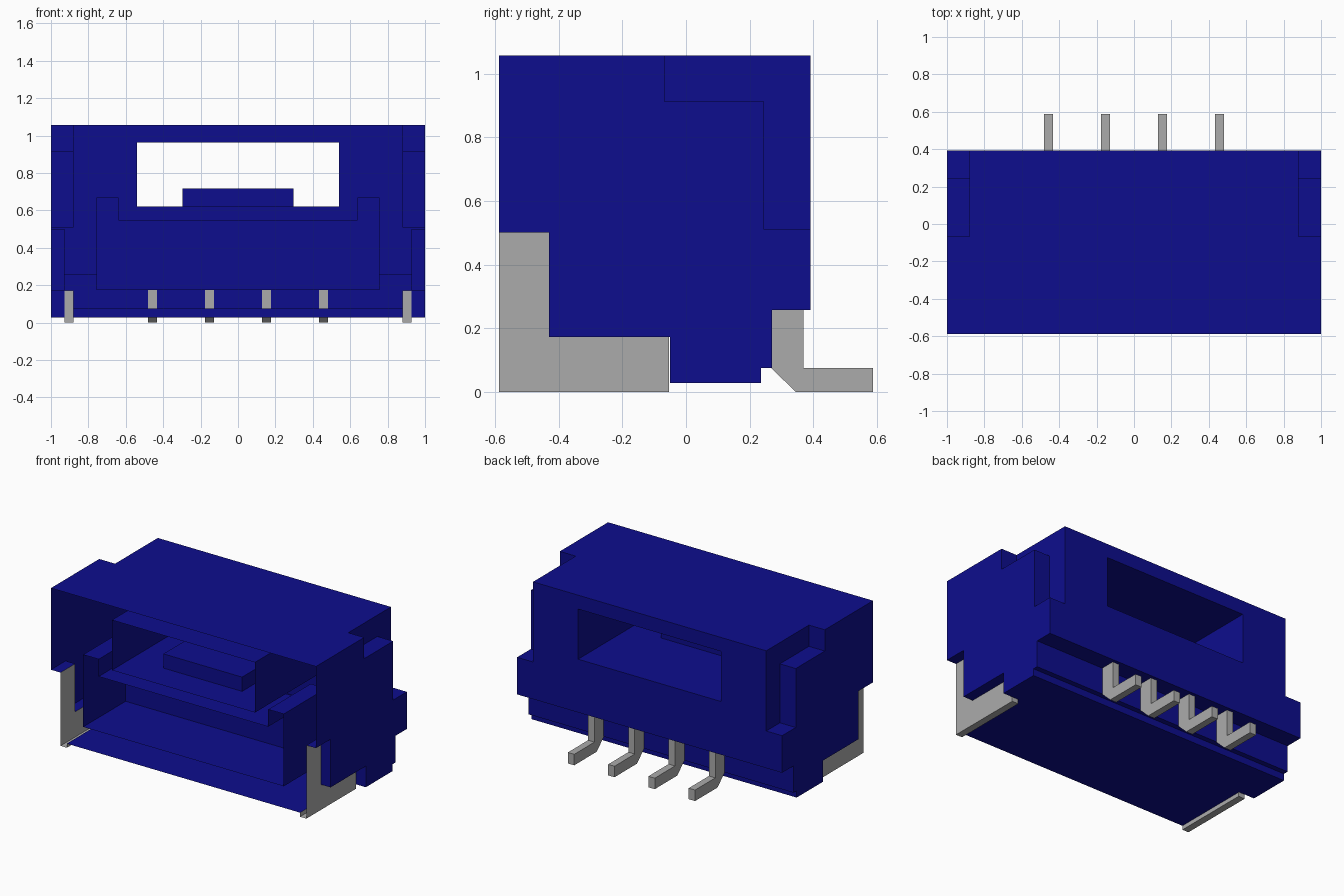
import bpy, bmesh
from mathutils import Vector

cube = bpy.data.objects.get("Cube")
if cube:
    bpy.data.objects.remove(cube, do_unlink=True)


def material(name, rgb):
    m = bpy.data.materials.new(name)
    m.use_nodes = True
    m.diffuse_color = (*rgb, 1)
    m.node_tree.nodes["Principled BSDF"].inputs["Base Color"].default_value = (*rgb, 1)
    return m


BLUE = material("dark blue plastic", (0.004, 0.004, 0.27))
GRAY = material("gray metal", (0.41, 0.41, 0.41))


def make(name, bm, mat):
    bmesh.ops.recalc_face_normals(bm, faces=bm.faces)
    me = bpy.data.meshes.new(name)
    bm.to_mesh(me)
    bm.free()
    me.materials.append(mat)
    ob = bpy.data.objects.new(name, me)
    bpy.context.collection.objects.link(ob)
    return ob


def prism(name, pts, a, b, axis, mat=BLUE):
    """Extrude a closed outline from a to b along x (outline y,z) or y (outline x,z)."""
    place = (lambda p, t: (t, p[0], p[1])) if axis == "x" else (lambda p, t: (p[0], t, p[1]))
    bm = bmesh.new()
    face = bm.faces.new([bm.verts.new(place(p, a)) for p in pts])
    ext = bmesh.ops.extrude_face_region(bm, geom=[face])
    moved = [v for v in ext["geom"] if isinstance(v, bmesh.types.BMVert)]
    step = Vector((b - a, 0, 0)) if axis == "x" else Vector((0, b - a, 0))
    bmesh.ops.translate(bm, verts=moved, vec=step)
    return make(name, bm, mat)


def rect(u0, u1, v0, v1):
    return [(u0, v0), (u1, v0), (u1, v1), (u0, v1)]


def cut(ob, cutter):
    cutter.hide_render = True
    mod = ob.modifiers.new("cut", "BOOLEAN")
    mod.operation = "DIFFERENCE"
    mod.solver = "EXACT"
    mod.object = cutter
    bpy.context.view_layer.update()
    me = bpy.data.meshes.new_from_object(ob.evaluated_get(bpy.context.evaluated_depsgraph_get()))
    ob.modifiers.clear()
    ob.data = me
    bpy.data.objects.remove(cutter, do_unlink=True)


FRONT, BACK, TOP = -0.588, 0.392, 1.057

# Housing: side profile across the full width
housing = prism("housing", [(FRONT, 0.028), (0.235, 0.028), (0.235, 0.075), (0.27, 0.075),
                            (0.27, 0.257), (BACK, 0.257), (BACK, TOP), (FRONT, TOP)], -1, 1, "x")

# Stepped rear corners and recesses for the side grips
for s in (-1, 1):
    cut(housing, prism("corner_cutter", [(-0.068, 0.912), (0.245, 0.912), (0.245, 0.51),
                                         (0.6, 0.51), (0.6, 1.3), (-0.068, 1.3)], s * 0.88, s * 1.2, "x"))
    cut(housing, prism("recess_cutter", [(-0.8, -0.2), (-0.05, -0.2), (-0.05, 0.172), (-0.43, 0.172),
                                         (-0.43, 0.5), (-0.8, 0.5)], s * 0.928, s * 1.2, "x"))
    cut(housing, prism("foot_cutter", rect(-0.8, -0.05, -0.2, 0.1), s * 0.88, s * 1.2, "x"))

# Through window and the plug cavity with raised ears
cut(housing, prism("window_cutter", rect(-0.54, 0.54, 0.62, 0.962), -0.9, 0.9, "y"))
cut(housing, prism("cavity_cutter", [(-0.757, 0.175), (0.757, 0.175), (0.757, 0.668), (0.64, 0.668),
                                     (0.64, 0.55), (-0.64, 0.55), (-0.64, 0.668), (-0.757, 0.668)],
                   -0.9, -0.13, "y"))

# Open the hollow front and the walls that the grips replace
bm = bmesh.new()
bm.from_mesh(housing.data)
gone = []
for f in bm.faces:
    c = f.calc_center_median()
    if all(v.co.y < FRONT + 0.003 for v in f.verts):
        gone.append(f)
    elif 0.87 < abs(c.x) < 0.94 and c.y < -0.1 and c.z < 0.49 and \
            all(0.87 < abs(v.co.x) < 0.94 for v in f.verts):
        gone.append(f)
bmesh.ops.delete(bm, geom=gone, context="FACES")
bm.to_mesh(housing.data)
bm.free()

# Locking tab on the window floor
prism("locking_tab", rect(-0.297, 0.297, 0.618, 0.717), -0.38, -0.157, "y")

# Side grips: outer plate, bottom strip, rear wall and low inner edge of folded sheet
for s, side in ((-1, "right"), (1, "left")):
    xo, xi = s * 0.928, s * 0.88
    yb = -0.053
    sheets = [
        [(xo, FRONT, 0), (xo, yb, 0), (xo, yb, 0.172), (xo, -0.43, 0.172), (xo, -0.43, 0.5), (xo, FRONT, 0.5)],
        [(xi, FRONT, 0), (xo, FRONT, 0), (xo, yb, 0), (xi, yb, 0)],
        [(xi, yb, 0), (xo, yb, 0), (xo, yb, 0.172), (xi, yb, 0.172)],
        [(xi, FRONT, 0), (xi, yb, 0), (xi, yb, 0.028), (xi, FRONT, 0.028)],
    ]
    bm = bmesh.new()
    for sheet in sheets:
        bm.faces.new([bm.verts.new(p) for p in sheet])
    bmesh.ops.remove_doubles(bm, verts=bm.verts, dist=0.0005)
    make(side + "_grip", bm, GRAY)

# Four bent contact pins at the back
for i, x in enumerate((-0.456, -0.152, 0.152, 0.456)):
    prism("contact_pin_%d" % (i + 1), [(0.267, 0.075), (0.345, 0), (0.588, 0), (0.588, 0.075),
                                       (0.37, 0.075), (0.37, 0.258), (0.267, 0.258)],
          x - 0.024, x + 0.024, "x", GRAY)
